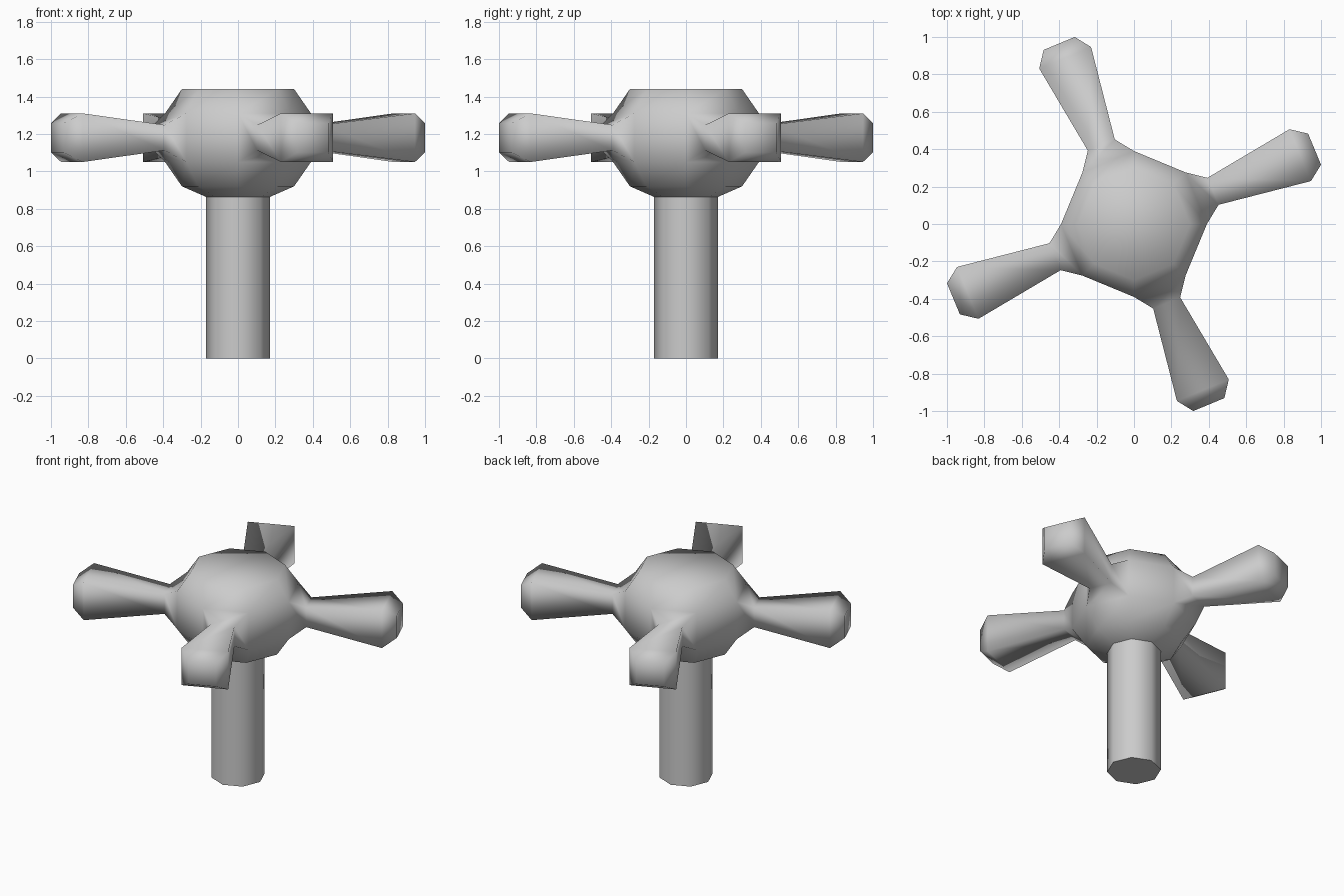
import bpy, bmesh
from math import cos, sin, pi

if "Cube" in bpy.data.objects:
    bpy.data.objects.remove(bpy.data.objects["Cube"])

SIDES = 8
MID = 1.18  # height of the arm axis


def add_object(name, bm):
    bmesh.ops.recalc_face_normals(bm, faces=bm.faces)
    for f in bm.faces:
        f.smooth = True
    mesh = bpy.data.meshes.new(name)
    bm.to_mesh(mesh)
    bm.free()
    obj = bpy.data.objects.new(name, mesh)
    bpy.context.collection.objects.link(obj)
    return obj


def octagon(bm, r, z):
    return [bm.verts.new((r * cos(i * 2 * pi / SIDES), r * sin(i * 2 * pi / SIDES), z))
            for i in range(SIDES)]


def bridge(bm, a, b, skip=()):
    n = len(a)
    for i in range(n):
        if i not in skip:
            j = (i + 1) % n
            bm.faces.new((a[i], a[j], b[j], b[i]))


# Stem: plain octagonal post with a crisp bottom rim
bm = bmesh.new()
low, high = octagon(bm, 0.17, 0), octagon(bm, 0.17, 0.863)
bridge(bm, low, high)
base = bm.faces.new(low)
for e in base.edges:
    e.smooth = False
add_object("stem", bm)

# Hub: stacked octagons, every other side face left open for an arm
bm = bmesh.new()
profile = [(0.17, 0.863), (0.30, 0.92), (0.39, 1.05), (0.39, 1.31), (0.30, 1.44)]
rings = [octagon(bm, r, z) for r, z in profile]
for k in range(len(rings) - 1):
    bridge(bm, rings[k], rings[k + 1], skip=(0, 2, 4, 6) if k == 2 else ())
bm.faces.new(rings[-1])

# Arms: square sections (distance, half width, half height) grown from the open faces
sections = [(0.457, 0.078, 0.068), (0.962, 0.15, 0.13), (1.045, 0.09, 0.078)]
for i in range(0, SIDES, 2):
    j = i + 1
    a = (i + 0.5) * 2 * pi / SIDES
    prev = [rings[2][i], rings[2][j], rings[3][j], rings[3][i]]
    for d, w, h in sections:
        cur = [bm.verts.new((d * cos(a) - s * w * sin(a), d * sin(a) + s * w * cos(a), MID + t * h))
               for s, t in ((-1, -1), (1, -1), (1, 1), (-1, 1))]
        bridge(bm, prev, cur)
        prev = cur
    bm.faces.new(prev)
add_object("hub_with_arms", bm)
